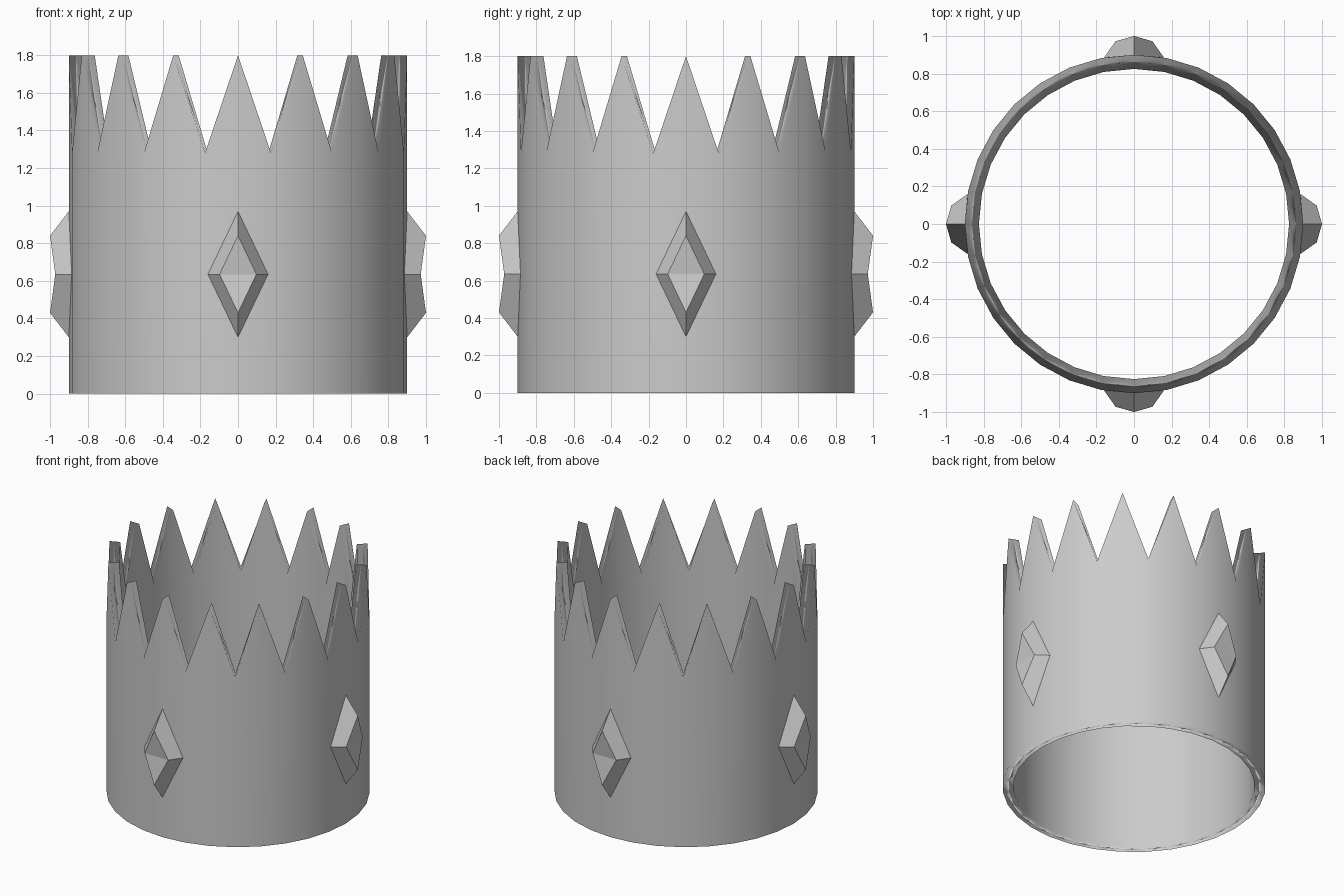
import bpy, bmesh
from math import pi, sin, cos
from mathutils import Matrix, Vector

cube = bpy.data.objects.get("Cube")
if cube:
    bpy.data.objects.remove(cube)

SPIKES = 16
SEGMENTS = SPIKES * 2
OUTER, INNER = 0.9, 0.825
VALLEY_Z, TIP_Z = 1.28, 1.8
GEM_Z = 0.635

grey = bpy.data.materials.new("plain grey")
grey.use_nodes = True
grey.diffuse_color = (0.6, 0.6, 0.6, 1)
grey.node_tree.nodes["Principled BSDF"].inputs["Base Color"].default_value = (0.6, 0.6, 0.6, 1)


def add_object(name, bm):
    bmesh.ops.recalc_face_normals(bm, faces=bm.faces)
    mesh = bpy.data.meshes.new(name)
    bm.to_mesh(mesh)
    bm.free()
    mesh.materials.append(grey)
    obj = bpy.data.objects.new(name, mesh)
    bpy.context.collection.objects.link(obj)
    return obj


# Crown band: a closed wall section swept around, its top zigzagging
bm = bmesh.new()
sections = []
for i in range(SEGMENTS):
    a = 2 * pi * i / SEGMENTS
    top = TIP_Z if i % 2 == 0 else VALLEY_Z
    profile = [(OUTER, 0), (OUTER, top), (INNER, top), (INNER, 0)]
    sections.append([bm.verts.new((r * cos(a), r * sin(a), z)) for r, z in profile])
for i, near in enumerate(sections):
    far = sections[(i + 1) % SEGMENTS]
    for k in range(4):
        n = (k + 1) % 4
        bm.faces.new((near[k], far[k], far[n], near[n]))
for face in bm.faces:
    face.smooth = True
band = add_object("crown_band", bm)

# Rounded-looking rims while the walls stay straight
soft = band.modifiers.new("soft_rims", 'WEIGHTED_NORMAL')
soft.mode = 'FACE_AREA'
soft.weight = 90


# Faceted diamond gems: the front is folded along a level crease
def add_gem(name, angle):
    bm = bmesh.new()
    base = [(0, -0.9, 0.335), (0.16, -0.885, 0), (0, -0.9, -0.335), (-0.16, -0.885, 0)]
    front = [(0, -1.0, 0.205), (0.098, -0.972, 0), (0, -1.0, -0.205), (-0.098, -0.972, 0)]
    turn = Matrix.Rotation(angle, 4, 'Z')
    lift = Vector((0, 0, GEM_Z))
    b, f = [[bm.verts.new(turn @ Vector(p) + lift) for p in ring] for ring in (base, front)]
    for k in range(4):
        n = (k + 1) % 4
        bm.faces.new((b[k], b[n], f[n], f[k]))
    bm.faces.new((f[0], f[1], f[3]))
    bm.faces.new((f[1], f[2], f[3]))
    bm.faces.new((b[0], b[3], b[1]))
    bm.faces.new((b[1], b[3], b[2]))
    add_object(name, bm)


for k, side in enumerate(("front", "left", "back", "right")):
    add_gem(side + "_gem", k * pi / 2)
